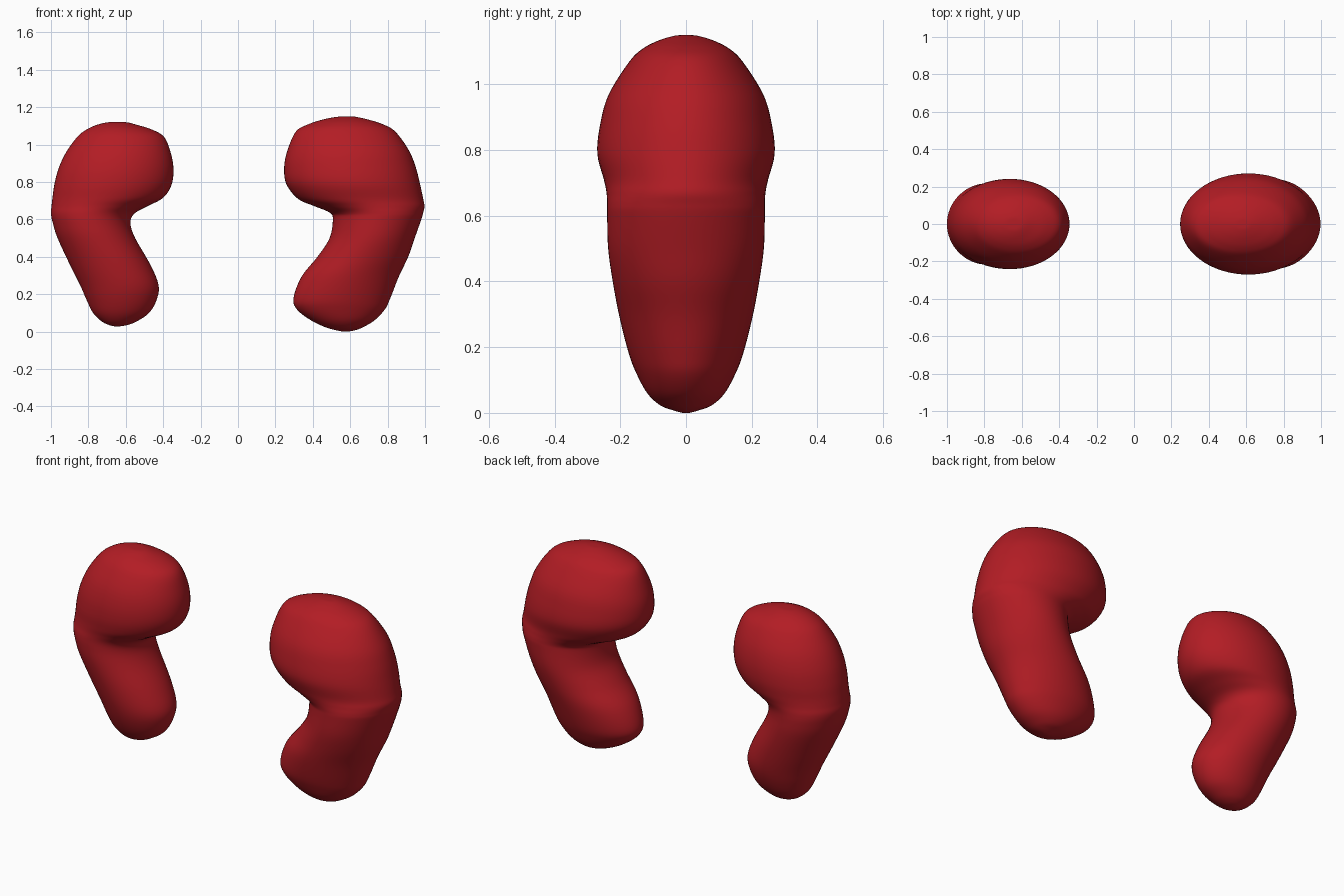
import bpy, bmesh, math
from mathutils import Vector

red = bpy.data.materials.new("deep_red")
red.diffuse_color = (0.45, 0.012, 0.018, 1)


def spline(rows, steps=5):
    """Smooth curve through the rows of (z, x_min, x_max, y_half)."""
    pts = [Vector(r) for r in rows]
    pts = [pts[0]] + pts + [pts[-1]]
    out = []
    for a, b, c, d in zip(pts, pts[1:], pts[2:], pts[3:]):
        for i in range(steps):
            t = i / steps
            out.append(0.5 * (2 * b + (c - a) * t + (2 * a - 5 * b + 4 * c - d) * t * t
                              + (3 * b - a - 3 * c + d) * t ** 3))
    return out + [pts[-1]]


def kidney(name, rows, sides=64):
    """Loft elliptical sections up the bean-shaped front profile."""
    bm = bmesh.new()
    rings = []
    for z, x0, x1, h in spline(rows):
        cx, rx = (x0 + x1) / 2, (x1 - x0) / 2
        rings.append([bm.verts.new((cx + rx * math.cos(a), h * math.sin(a), z))
                      for a in (2 * math.pi * k / sides for k in range(sides))])
    for lo, hi in zip(rings, rings[1:]):
        for k in range(sides):
            n = (k + 1) % sides
            bm.faces.new((lo[k], lo[n], hi[n], hi[k]))
    bm.faces.new(rings[0][::-1])
    bm.faces.new(rings[-1])
    for f in bm.faces:
        f.smooth = True
    me = bpy.data.meshes.new(name)
    bm.to_mesh(me)
    bm.free()
    me.materials.append(red)
    ob = bpy.data.objects.new(name, me)
    bpy.context.collection.objects.link(ob)


# Kidney on the -x side
kidney("left_kidney", [
    (0.028, -0.66, -0.63, 0.012),
    (0.035, -0.69, -0.59, 0.04),
    (0.055, -0.73, -0.54, 0.075),
    (0.10, -0.775, -0.475, 0.115),
    (0.17, -0.81, -0.435, 0.15),
    (0.25, -0.845, -0.425, 0.175),
    (0.36, -0.90, -0.47, 0.195),
    (0.50, -0.965, -0.55, 0.213),
    (0.58, -0.99, -0.575, 0.217),
    (0.63, -1.0, -0.555, 0.218),
    (0.67, -0.997, -0.485, 0.222),
    (0.715, -0.992, -0.40, 0.232),
    (0.785, -0.982, -0.355, 0.241),
    (0.87, -0.96, -0.345, 0.236),
    (0.957, -0.92, -0.36, 0.212),
    (1.04, -0.86, -0.395, 0.165),
    (1.08, -0.81, -0.46, 0.125),
    (1.105, -0.755, -0.54, 0.08),
    (1.118, -0.70, -0.59, 0.04),
    (1.12, -0.66, -0.63, 0.012),
])

# Kidney on the +x side
kidney("right_kidney", [
    (0.0, 0.56, 0.59, 0.01),
    (0.008, 0.52, 0.63, 0.04),
    (0.024, 0.465, 0.67, 0.08),
    (0.06, 0.39, 0.73, 0.118),
    (0.118, 0.315, 0.785, 0.15),
    (0.18, 0.297, 0.815, 0.174),
    (0.294, 0.34, 0.86, 0.203),
    (0.40, 0.425, 0.91, 0.223),
    (0.50, 0.49, 0.945, 0.237),
    (0.60, 0.507, 0.98, 0.24),
    (0.636, 0.49, 0.99, 0.24),
    (0.67, 0.41, 0.997, 0.242),
    (0.71, 0.32, 0.99, 0.25),
    (0.79, 0.258, 0.973, 0.27),
    (0.88, 0.247, 0.95, 0.261),
    (0.97, 0.265, 0.913, 0.235),
    (1.07, 0.31, 0.84, 0.172),
    (1.11, 0.38, 0.77, 0.13),
    (1.135, 0.46, 0.69, 0.08),
    (1.148, 0.53, 0.63, 0.035),
    (1.15, 0.57, 0.60, 0.01),
])
